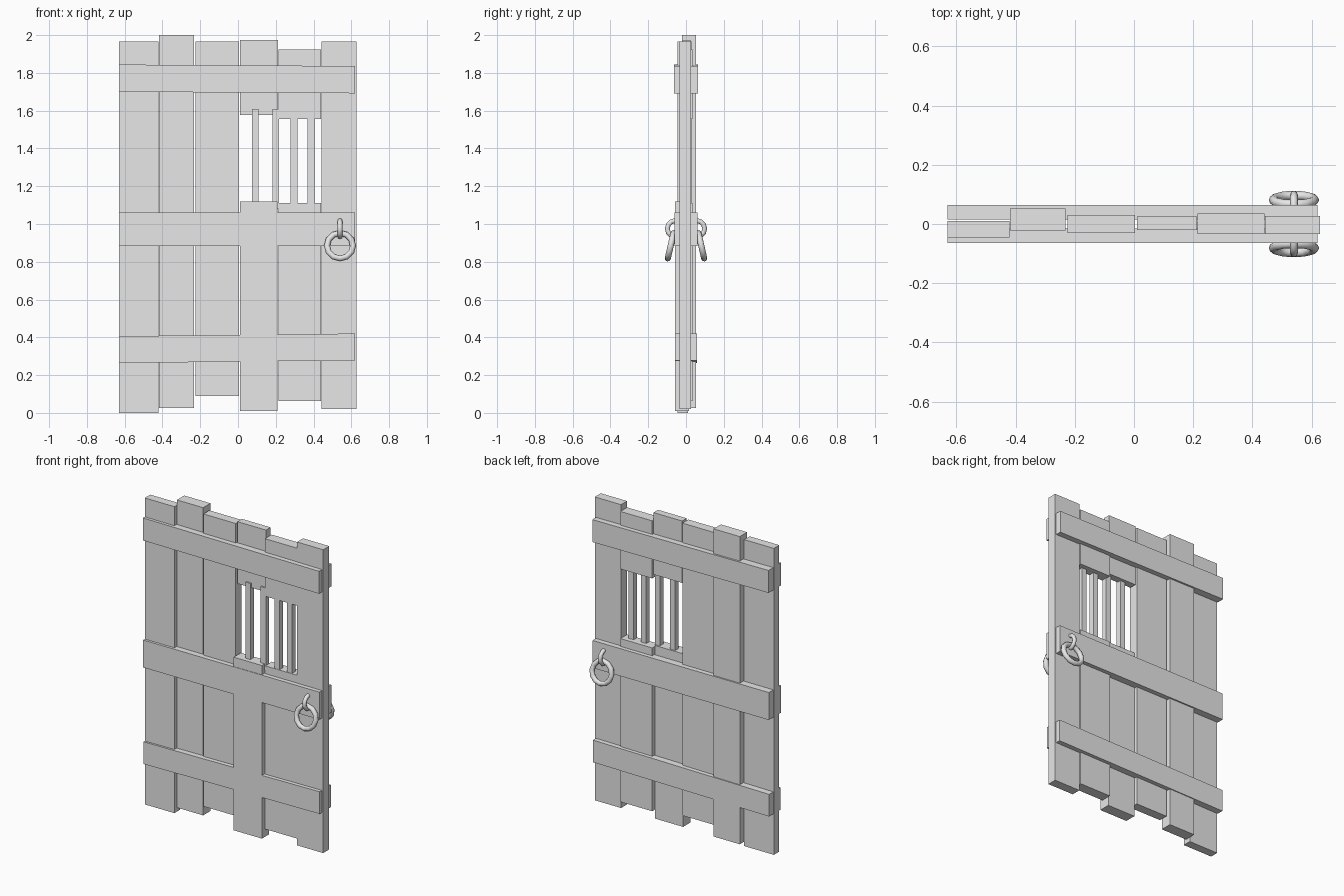
import bpy, math
from mathutils import Matrix

cube = bpy.data.objects.get("Cube")
if cube:
    bpy.data.objects.remove(cube, do_unlink=True)

grey = bpy.data.materials.new("plain_grey")
grey.use_nodes = True
grey.diffuse_color = (0.8, 0.8, 0.8, 1)
grey.node_tree.nodes["Principled BSDF"].inputs["Base Color"].default_value = grey.diffuse_color


def board(name, x0, x1, y0, y1, z0, z1, rise=0.0):
    """Box between limits; rise lifts its +x end and drops its -x end."""
    bpy.ops.mesh.primitive_cube_add(size=1)
    ob = bpy.context.object
    ob.name = name
    for v in ob.data.vertices:
        lift = rise * v.co.x
        v.co = (x0 + (v.co.x + 0.5) * (x1 - x0),
                y0 + (v.co.y + 0.5) * (y1 - y0),
                z0 + (v.co.z + 0.5) * (z1 - z0) + lift)
    ob.data.materials.append(grey)
    return ob


def torus(name, major, minor, matrix):
    bpy.ops.mesh.primitive_torus_add(major_segments=12, minor_segments=8,
                                     major_radius=major, minor_radius=minor)
    ob = bpy.context.object
    ob.name = name
    ob.data.transform(matrix)
    ob.data.materials.append(grey)
    bpy.ops.object.shade_smooth_by_angle(angle=math.radians(50))


# Uneven upright planks, two of them split by the window
board("plank_1", -0.63, -0.42, -0.045, 0.01, 0.0, 1.965)
board("plank_2", -0.418, -0.232, -0.022, 0.052, 0.027, 2.0)
board("plank_3", -0.224, 0.004, -0.03, 0.03, 0.09, 1.965)
board("plank_4_lower", 0.01, 0.21, -0.058, 0.015, 0.01, 1.12)
board("plank_4_upper", 0.01, 0.213, -0.021, 0.025, 1.578, 1.975)
board("plank_5_lower", 0.215, 0.44, -0.033, 0.035, 0.063, 1.11)
board("plank_5_upper", 0.215, 0.44, -0.033, 0.035, 1.556, 1.925)
board("plank_6", 0.442, 0.628, -0.034, 0.027, 0.02, 1.965)

# Window bars
for i, x in enumerate((0.091, 0.2, 0.297, 0.386)):
    board(f"window_bar_{i + 1}", x - 0.018, x + 0.018, -0.03, 0.005, 1.08, 1.608)

# Cross battens on both faces
for label, z0, z1, depth, rise in (("lower", 0.271, 0.413, 0.058, 0.014),
                                   ("middle", 0.884, 1.06, 0.061, 0.0),
                                   ("upper", 1.696, 1.84, 0.064, -0.008)):
    board(f"front_{label}_batten", -0.63, 0.62, -depth, -0.015, z0, z1, rise)
    board(f"back_{label}_batten", -0.63, 0.62, 0.015, depth, z0, z1, rise)

# Pull ring hanging from a staple on each face
for side, sign in (("front", -1), ("back", 1)):
    torus(f"{side}_staple", 0.043, 0.013,
          Matrix.Translation((0.54, sign * 0.056, 0.975))
          @ Matrix.Rotation(math.pi / 2, 4, 'Y'))
    torus(f"{side}_pull_ring", 0.069, 0.016,
          Matrix.Translation((0.54, sign * 0.081, 0.885))
          @ Matrix.Rotation(math.pi / 2 + sign * math.radians(13), 4, 'X'))
